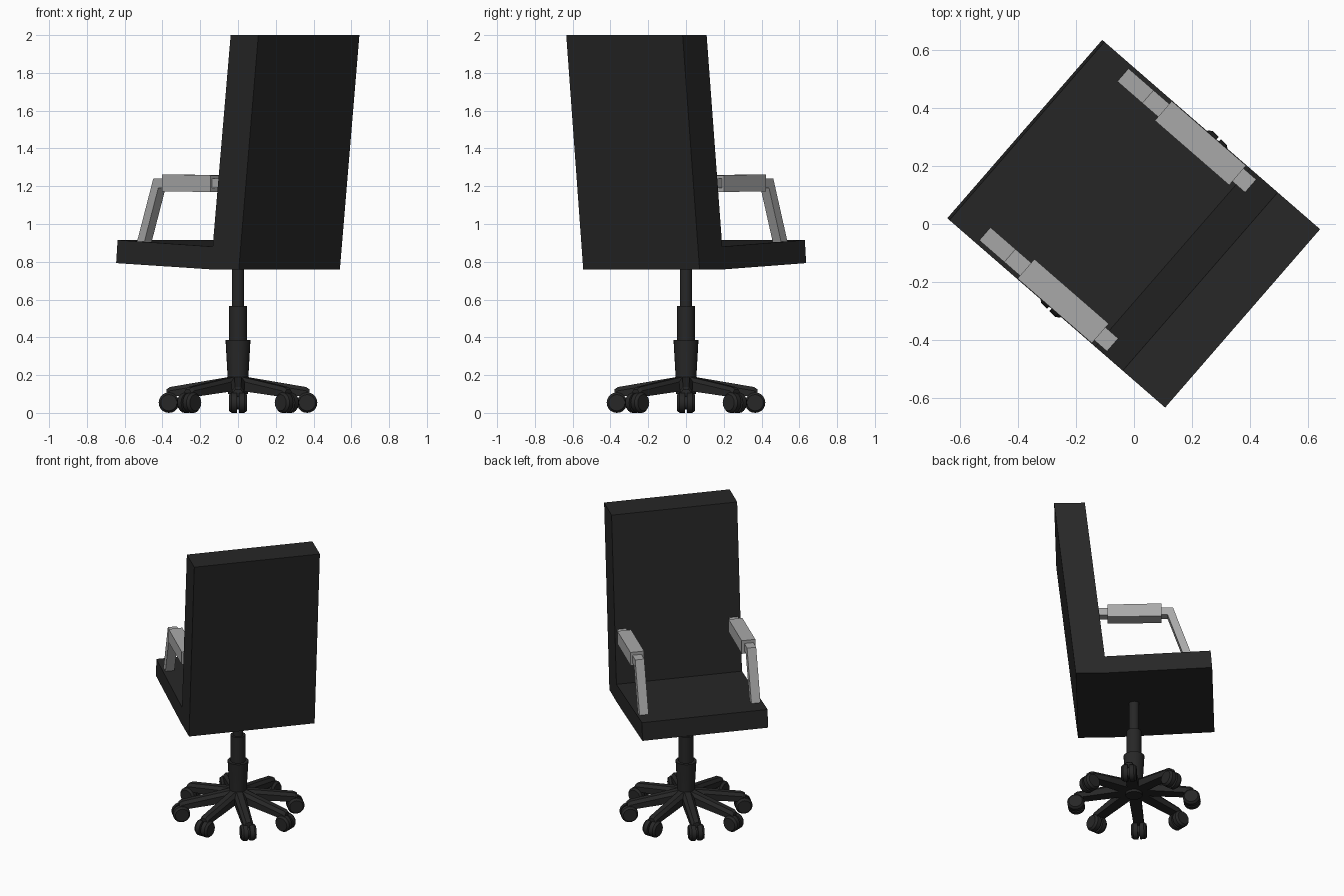
import bpy, bmesh
from math import pi, sin, cos, radians, atan2
from mathutils import Matrix, Vector

if "Cube" in bpy.data.objects:
    bpy.data.objects.remove(bpy.data.objects["Cube"])


def material(name, v):
    m = bpy.data.materials.new(name)
    m.diffuse_color = (v, v, v, 1)
    m.use_nodes = True
    m.node_tree.nodes["Principled BSDF"].inputs["Base Color"].default_value = m.diffuse_color
    return m


BLACK = material("black", 0.02)
GREY = material("grey", 0.4)
# chair body swivelled: local x = forward, local y = sideways
TURN = Matrix.Rotation(atan2(0.656, -0.755), 4, 'Z')


def make(name, bm, mat, matrix=Matrix(), smooth=False):
    bmesh.ops.recalc_face_normals(bm, faces=bm.faces[:])
    me = bpy.data.meshes.new(name)
    bm.to_mesh(me)
    bm.free()
    me.materials.append(mat)
    ob = bpy.data.objects.new(name, me)
    bpy.context.collection.objects.link(ob)
    ob.matrix_world = matrix
    if smooth:
        bpy.ops.object.select_all(action='DESELECT')
        ob.select_set(True)
        bpy.context.view_layer.objects.active = ob
        bpy.ops.object.shade_smooth_by_angle(angle=radians(35))
    return ob


def loft(bm, rings):
    """Skin a list of closed rings and cap both ends."""
    vs = [[bm.verts.new(p) for p in r] for r in rings]
    n = len(vs[0])
    for a, b in zip(vs, vs[1:]):
        for i in range(n):
            bm.faces.new((a[i], a[(i + 1) % n], b[(i + 1) % n], b[i]))
    bm.faces.new(vs[0])
    bm.faces.new(vs[-1])


def extrude(name, profile, y0, y1, mat):
    bm = bmesh.new()
    loft(bm, [[(x, y, z) for x, z in profile] for y in (y0, y1)])
    return make(name, bm, mat, TURN)


def lathe(bm, profile, n=24, matrix=Matrix()):
    loft(bm, [[matrix @ Vector((r * cos(2 * pi * i / n), r * sin(2 * pi * i / n), z))
               for i in range(n)] for r, z in profile])


# seat and backrest: one L-shaped profile
extrude("seat_and_back", [(-0.36, 0.76), (-0.16, 0.76), (0.5, 0.793), (0.49, 0.915),
                          (-0.177, 0.88), (-0.303, 2), (-0.497, 2)], -0.408, 0.408, BLACK)

# armrests: bent bar with a pad
BAR = [(0.376, 0.88), (0.252, 1.242), (-0.25, 1.242), (-0.25, 1.19), (0.218, 1.19), (0.324, 0.88)]
PAD = [(0.18, 1.172), (0.18, 1.263), (-0.16, 1.258), (-0.16, 1.17)]
for label, s in (("left", -1), ("right", 1)):
    extrude(label + "_arm_bar", BAR, s * 0.334, s * 0.393, GREY)
    extrude(label + "_arm_pad", PAD, s * 0.317, s * 0.406, GREY)

# telescopic column
bm = bmesh.new()
lathe(bm, [(0.053, 0.1), (0.055, 0.19), (0.066, 0.385), (0.047, 0.385), (0.047, 0.565),
           (0.033, 0.565), (0.033, 0.78)])
make("column", bm, BLACK, smooth=True)


def section(x, w, top, bottom):
    """Leg cross-section with chamfered top."""
    return [(x, -w, bottom), (x, w, bottom), (x, w, top - 0.02),
            (x, w * 0.5, top), (x, -w * 0.5, top), (x, -w, top - 0.02)]


# eight legs with twin-wheel casters
for k in range(8):
    spin = Matrix.Rotation(k * pi / 4, 4, 'Z')
    bm = bmesh.new()
    loft(bm, [section(0.02, 0.038, 0.195, 0.12), section(0.36, 0.032, 0.137, 0.085),
              section(0.378, 0.028, 0.125, 0.09)])
    make(f"leg_{k}", bm, BLACK, spin)
    bm = bmesh.new()
    lay = Matrix.Translation((0.366, 0, 0.054)) @ Matrix.Rotation(pi / 2, 4, 'X')
    for s in (-1, 1):
        lathe(bm, [(0.054, s * 0.006), (0.054, s * 0.034), (0.043, s * 0.048)], 20, lay)
    lathe(bm, [(0.035, -0.01), (0.035, 0.01)], 16, lay)
    make(f"caster_{k}", bm, BLACK, spin, smooth=True)
